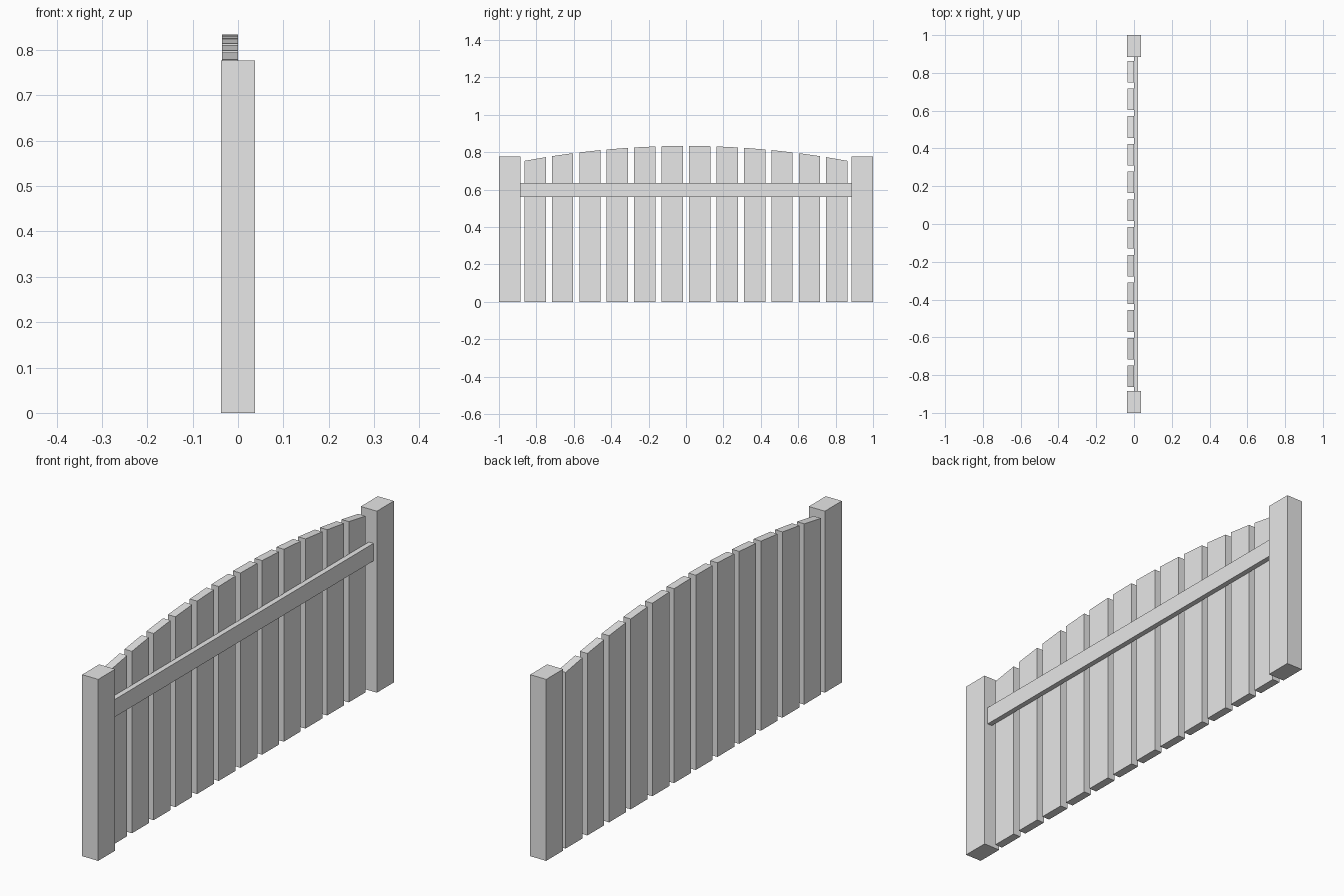
import bpy
import bmesh

cube = bpy.data.objects.get("Cube")
if cube:
    bpy.data.objects.remove(cube, do_unlink=True)

# One plain grey for the whole fence
grey = bpy.data.materials.new("light_grey")
grey.use_nodes = True
COLOUR = (0.8, 0.8, 0.8, 1.0)
grey.diffuse_color = COLOUR
grey.node_tree.nodes["Principled BSDF"].inputs["Base Color"].default_value = COLOUR


def board(name, x, y, z, top=None):
    """Box between (min, max) limits; top(y) optionally shapes the upper edge."""
    bm = bmesh.new()
    bmesh.ops.create_cube(bm, size=1)
    for v in bm.verts:
        px, py, pz = (limits[int(c > 0)] for limits, c in zip((x, y, z), v.co))
        if top and v.co.z > 0:
            pz = top(py)
        v.co = (px, py, pz)
    mesh = bpy.data.meshes.new(name)
    bm.to_mesh(mesh)
    bm.free()
    mesh.materials.append(grey)
    obj = bpy.data.objects.new(name, mesh)
    bpy.context.collection.objects.link(obj)
    return obj


def arch(y):
    return 0.834 - 0.107 * y * y


POST_INNER = 0.885

# Square end posts
board("post_front", (-0.038, 0.038), (-1, -POST_INNER), (0, 0.777))
board("post_back", (-0.038, 0.038), (POST_INNER, 1), (0, 0.777))

# Vertical slats whose tops follow a shallow arch
COUNT, PITCH, WIDTH = 12, 0.1467, 0.114
for i in range(COUNT):
    mid = (i - (COUNT - 1) / 2) * PITCH
    board(f"slat_{i + 1}", (-0.035, 0), (mid - WIDTH / 2, mid + WIDTH / 2), (0, 1), arch)

# Horizontal rail joining the slats
board("rail", (0, 0.022), (-POST_INNER, POST_INNER), (0.56, 0.635))
